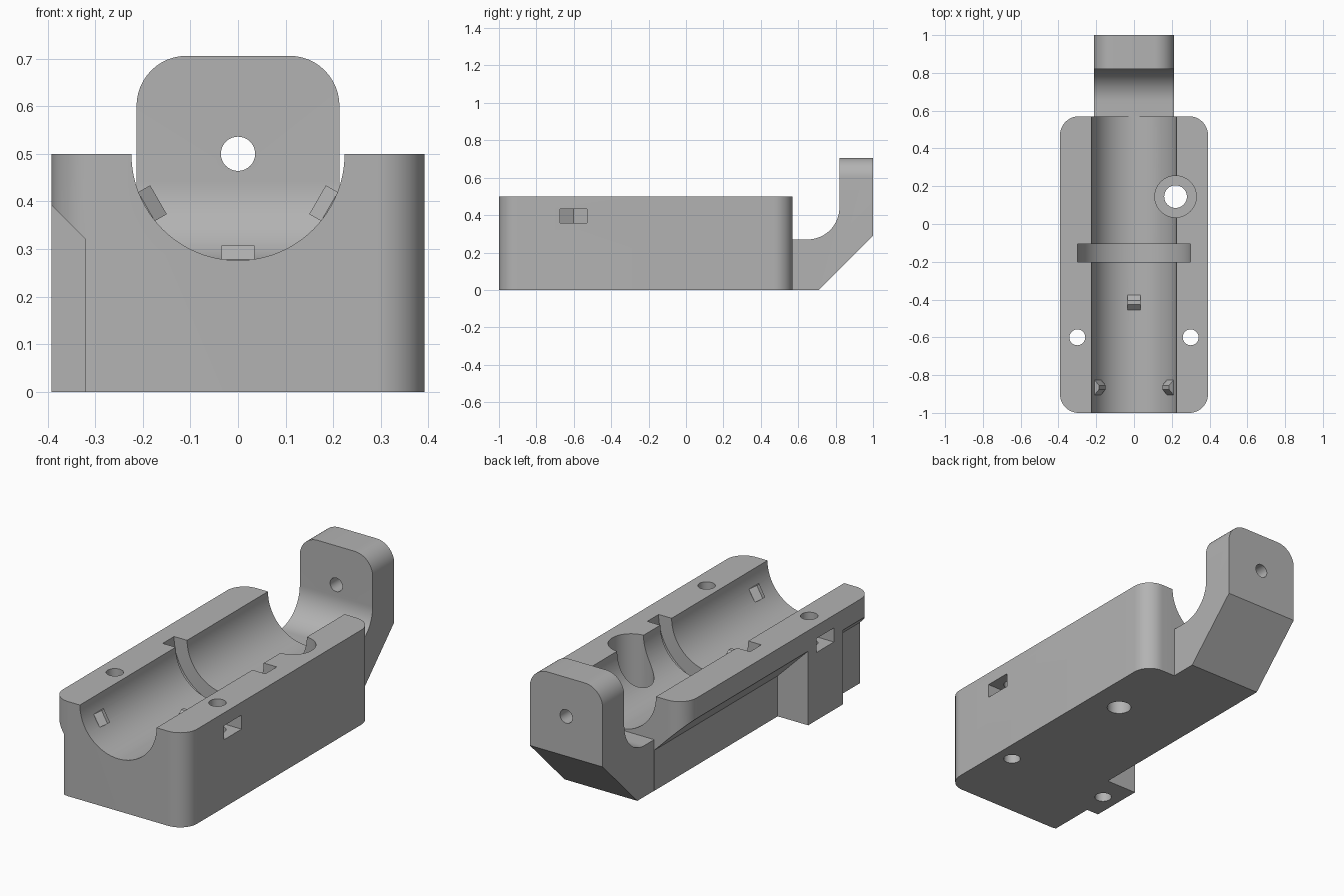
import bpy, bmesh
from math import sin, cos, pi, radians
from mathutils import Matrix, Vector

default = bpy.data.objects.get("Cube")
if default:
    bpy.data.objects.remove(default, do_unlink=True)

# Single grey material
grey = bpy.data.materials.new("plain_grey")
grey.use_nodes = True
colour = (0.45, 0.45, 0.45, 1)
grey.diffuse_color = colour
grey.node_tree.nodes["Principled BSDF"].inputs["Base Color"].default_value = colour

PLACE = {"xy": lambda a, b, d: (a, b, d),
         "xz": lambda a, b, d: (a, d, b),
         "yz": lambda a, b, d: (d, a, b)}


def prism(name, points, plane, lo, hi):
    """Extrude a closed 2D profile between two depths."""
    bm = bmesh.new()
    face = bm.faces.new([bm.verts.new(PLACE[plane](a, b, lo)) for a, b in points])
    ext = bmesh.ops.extrude_face_region(bm, geom=[face])
    move = Vector(PLACE[plane](0, 0, hi - lo))
    bmesh.ops.translate(bm, vec=move, verts=[v for v in ext["geom"] if isinstance(v, bmesh.types.BMVert)])
    bmesh.ops.recalc_face_normals(bm, faces=bm.faces)
    mesh = bpy.data.meshes.new(name)
    bm.to_mesh(mesh)
    bm.free()
    mesh.materials.append(grey)
    obj = bpy.data.objects.new(name, mesh)
    bpy.context.collection.objects.link(obj)
    return obj


def arc(cx, cy, r, start, end, steps):
    angles = [radians(start + (end - start) * i / steps) for i in range(steps + 1)]
    return [(cx + r * cos(t), cy + r * sin(t)) for t in angles]


def circle(cx, cy, r, steps=48):
    return arc(cx, cy, r, 0, 360, steps)[:-1]


def rounded_rect(x0, x1, y0, y1, r):
    corners = [(x1 - r, y1 - r), (x0 + r, y1 - r), (x0 + r, y0 + r), (x1 - r, y0 + r)]
    return [p for i, (cx, cy) in enumerate(corners)
            for p in arc(cx, cy, r, 90 * i, 90 * i + 90, 12)]


def combine(target, other, operation):
    """Apply a boolean and discard the helper."""
    mod = target.modifiers.new("boolean", "BOOLEAN")
    mod.operation = operation
    mod.solver = "EXACT"
    mod.object = other
    bpy.context.view_layer.objects.active = target
    bpy.ops.object.modifier_apply(modifier=mod.name)
    bpy.data.objects.remove(other, do_unlink=True)


HALF, TAIL, AXIS, BORE = 0.392, 0.213, 0.5, 0.224
BACK = 0.57

# Main block with rounded vertical corners
body = prism("cradle_body", rounded_rect(-HALF, HALF, -1, BACK, 0.1), "xy", 0, 0.5)

# Undercut along the right side, leaving a full-depth boss around the screw
for depth, y0, y1 in ((0.321, -1.1, -0.75), (TAIL + 0.001, -0.46, 0.7)):
    profile = [(-0.5, -0.1), (-0.5, 0.5), (-depth, depth), (-depth, -0.1)]
    combine(body, prism("undercut", profile, "xz", y0, y1), "DIFFERENCE")

# Long bore and the wider ring groove
combine(body, prism("bore", circle(0, AXIS, BORE, 96), "xz", -1.1, 0.8), "DIFFERENCE")
combine(body, prism("groove", circle(0, AXIS, 0.3, 96), "xz", -0.2, -0.105), "DIFFERENCE")

# Counterbored hole on one side
combine(body, prism("counterbore", circle(0.22, 0.145, 0.11), "xy", 0.1, 0.6), "DIFFERENCE")
combine(body, prism("cable_hole", circle(0.22, 0.145, 0.06), "xy", -0.1, 0.3), "DIFFERENCE")

# Screw holes and pointed nut slots, both sides
for s in (1, -1):
    combine(body, prism("screw_hole", circle(s * 0.3, -0.6, 0.042, 32), "xy", -0.1, 0.6), "DIFFERENCE")
    slot = [(0.5, -0.675), (0.259, -0.675), (0.218, -0.602), (0.259, -0.53), (0.5, -0.53)]
    combine(body, prism("nut_slot", [(s * x, y) for x, y in slot], "xy", 0.358, 0.432), "DIFFERENCE")

# Ramped locating nubs inside the bore
nub = [(-0.04, 0.25), (-0.04, 0.222), (-0.01, 0.193), (0.01, 0.193), (0.04, 0.222), (0.04, 0.25)]
for angle, y in ((0, -0.415), (60, -0.865), (-60, -0.865)):
    part = prism("nub", [(a, -r) for a, r in nub], "yz", -0.035, 0.035)
    part.data.transform(Matrix.Translation((0, y, AXIS)) @ Matrix.Rotation(radians(angle), 4, "Y"))
    combine(body, part, "UNION")

# Upright tail bracket with a filleted inner corner and rounded top
side = [(0.5, 0), (0.71, 0), (1, 0.29), (1, 0.706), (0.82, 0.706)]
side += arc(0.65, 0.44, 0.17, 0, -90, 20) + [(0.5, 0.27)]
tail = prism("tail_bracket", side, "yz", -TAIL, TAIL)
outline = rounded_rect(-TAIL - 0.0002, TAIL + 0.0002, -0.5, 0.7058, 0.105)
combine(tail, prism("tail_outline", outline, "xz", 0.3, 1.2), "INTERSECT")
combine(tail, prism("tail_hole", circle(0, AXIS, 0.036, 32), "xz", 0.7, 1.2), "DIFFERENCE")
combine(body, tail, "UNION")

# Smooth curved walls, keep crisp edges
bpy.ops.object.select_all(action="DESELECT")
body.select_set(True)
bpy.context.view_layer.objects.active = body
bpy.ops.object.shade_smooth_by_angle(angle=radians(25))
